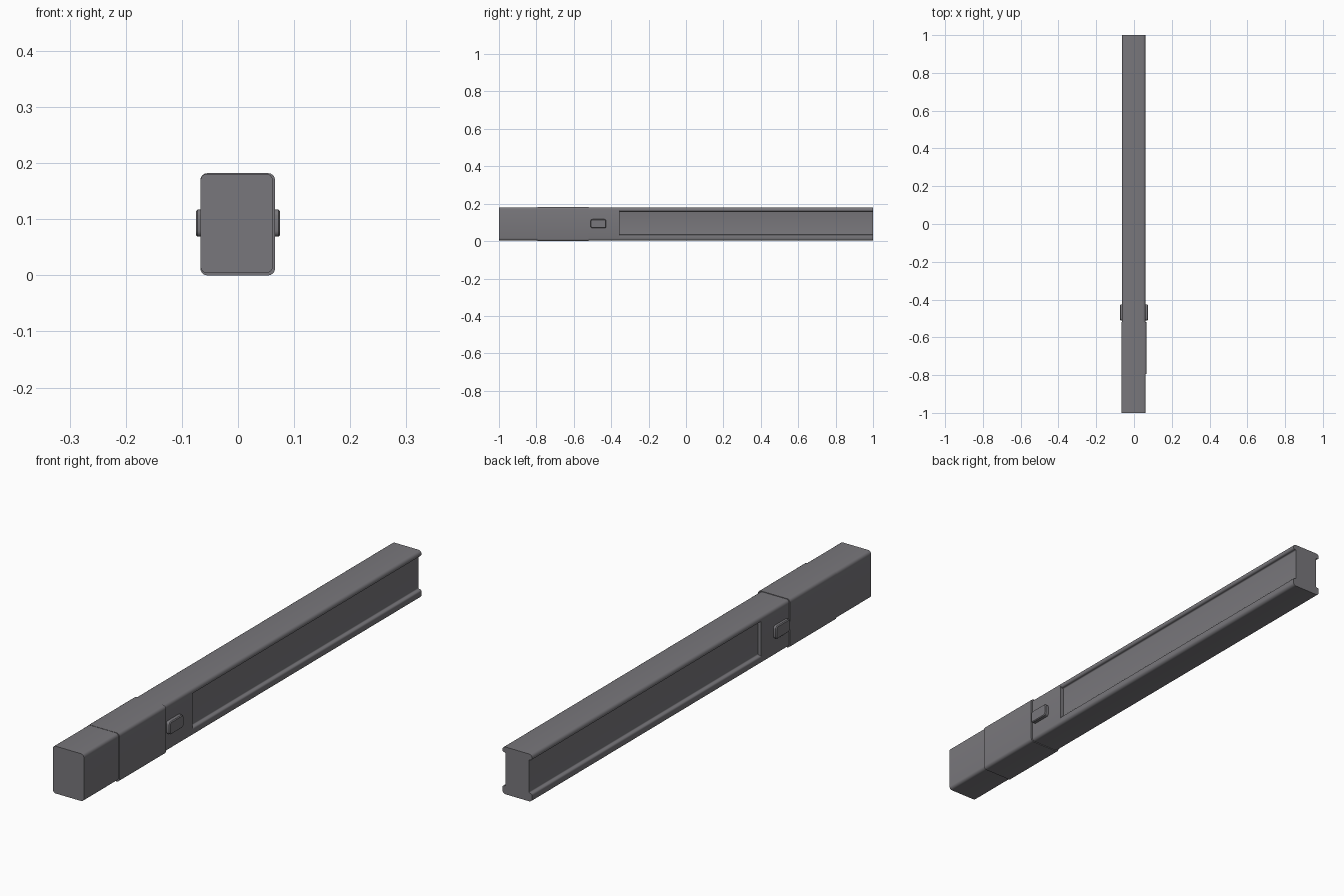
import bpy
import bmesh
from math import sin, cos, pi, radians
from mathutils import Vector

cube = bpy.data.objects.get("Cube")
if cube:
    bpy.data.objects.remove(cube)

grey = bpy.data.materials.new("Gunmetal grey")
grey.use_nodes = True
GREY = (0.19, 0.185, 0.2, 1)
grey.diffuse_color = GREY
grey.node_tree.nodes["Principled BSDF"].inputs["Base Color"].default_value = GREY


def rounded(corners, steps=4):
    """Round each (u, v, radius) corner of a closed outline."""
    outline = []
    for i, (u, v, r) in enumerate(corners):
        p = Vector((u, v))
        a = (Vector(corners[i - 1][:2]) - p).normalized()
        b = (Vector(corners[(i + 1) % len(corners)][:2]) - p).normalized()
        if r == 0:
            outline.append(p)
            continue
        for k in range(steps + 1):
            t = k / steps * pi / 2
            outline.append(p + a * r * (1 - sin(t)) + b * r * (1 - cos(t)))
    return outline


def box_outline(u0, u1, v0, v1, r):
    return rounded([(u0, v0, r), (u1, v0, r), (u1, v1, r), (u0, v1, r)])


def loft(name, sections, place):
    """Skin a row of (outline, distance) sections and cap both ends."""
    bm = bmesh.new()
    rings = [[bm.verts.new(place(p.x, p.y, d)) for p in outline]
             for outline, d in sections]
    count = len(rings[0])
    for one, two in zip(rings, rings[1:]):
        for i in range(count):
            j = (i + 1) % count
            bm.faces.new((one[i], one[j], two[j], two[i]))
    bm.faces.new(rings[0])
    bm.faces.new(rings[-1])
    bmesh.ops.recalc_face_normals(bm, faces=bm.faces[:])
    mesh = bpy.data.meshes.new(name)
    bm.to_mesh(mesh)
    bm.free()
    mesh.materials.append(grey)
    obj = bpy.data.objects.new(name, mesh)
    bpy.context.collection.objects.link(obj)
    bpy.ops.object.select_all(action="DESELECT")
    obj.select_set(True)
    bpy.context.view_layer.objects.active = obj
    bpy.ops.object.shade_smooth_by_angle(angle=radians(30))
    return obj


def along_y(u, v, d):
    return (u, d, v)


# Nose block, collar and solid neck
for name, x0, x1, z0, z1, y0, y1 in (
        ("nose_block", -0.067, 0.062, 0.004, 0.181, -1, -0.79),
        ("collar", -0.067, 0.066, 0, 0.182, -0.795, -0.52),
        ("neck", -0.063, 0.06, 0.003, 0.18, -0.53, -0.355)):
    outline = box_outline(x0, x1, z0, z1, 0.012)
    loft(name, [(outline, y0), (outline, y1)], along_y)

# Long beam with a groove down each side
L, R, B, T = -0.063, 0.06, 0.003, 0.18
DEPTH, G0, G1 = 0.013, 0.034, 0.159
OUT, LIP = 0.012, 0.007
beam = rounded([
    (L, B, OUT), (R, B, OUT), (R, G0, LIP), (R - DEPTH, G0, 0.004),
    (R - DEPTH, G1, 0.004), (R, G1, LIP), (R, T, OUT), (L, T, OUT),
    (L, G1, LIP), (L + DEPTH, G1, 0.004), (L + DEPTH, G0, 0.004), (L, G0, LIP)])
loft("grooved_beam", [(beam, -0.355), (beam, 1)], along_y)

# Side buttons with a softened outer edge
for name, side in (("left_button", 1), ("right_button", -1)):
    full = box_outline(-0.51, -0.427, 0.069, 0.117, 0.01)
    face = box_outline(-0.507, -0.43, 0.072, 0.114, 0.008)
    loft(name, [(full, 0.05), (full, 0.072), (face, 0.075)],
         lambda u, v, d: (side * d, u, v))
